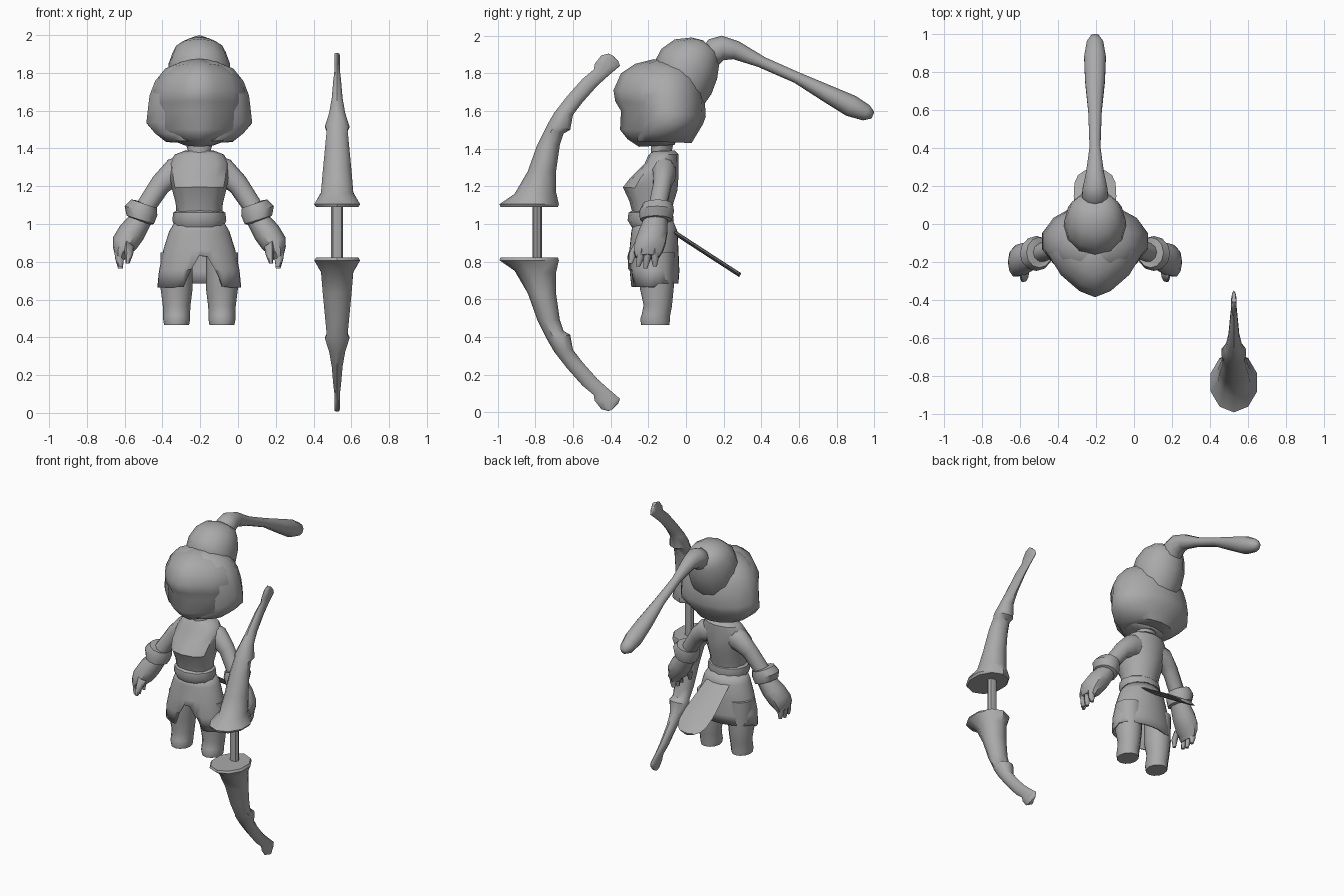
import bpy, bmesh, math
from mathutils import Vector as V

CX = -0.205      # figure centre line
BX = 0.525       # bow centre line

grey = bpy.data.materials.new("plain_grey")
grey.diffuse_color = (0.4, 0.4, 0.4, 1)


def loft(name, secs, n=12, p=2.0, w=0.5, caps=True, angle=40):
    """Skin rings given as (point A, point B, half-width vector).
    p shapes the A side (2 round, lower is pointed), w places the widest line."""
    bm = bmesh.new()
    rings = []
    for a, b, h in secs:
        a, b, h = V(a), V(b), V(h)
        o = a.lerp(b, w)
        ring = []
        for i in range(n):
            t = 2 * math.pi * i / n + math.pi / 2
            c, s = math.cos(t), math.sin(t)
            e = 2 / p if s > 0 else 1
            u = math.copysign(abs(c) ** e, c)
            k = abs(s) ** e
            ring.append(bm.verts.new(o + h * u + ((a if s > 0 else b) - o) * k))
        rings.append(ring)
    for r, q in zip(rings, rings[1:]):
        for i in range(n):
            j = (i + 1) % n
            bm.faces.new((r[i], r[j], q[j], q[i]))
    if caps:
        bm.faces.new(rings[0])
        bm.faces.new(rings[-1])
    bmesh.ops.recalc_face_normals(bm, faces=bm.faces)
    me = bpy.data.meshes.new(name)
    bm.to_mesh(me)
    bm.free()
    ob = bpy.data.objects.new(name, me)
    bpy.context.collection.objects.link(ob)
    me.materials.append(grey)
    bpy.ops.object.select_all(action='DESELECT')
    ob.select_set(True)
    bpy.context.view_layer.objects.active = ob
    bpy.ops.object.shade_smooth_by_angle(angle=math.radians(angle))
    return ob


def side(rows, x=CX):
    """Rings from side outline: front y, z, back y, z, half width in x."""
    return [((x, a, b), (x, c, d), (h, 0, 0)) for a, b, c, d, h in rows]


def limb(rows, s):
    """Rings from front outline: outer x, z, inner x, z, y, half depth."""
    return [((CX + s * a, y, b), (CX + s * c, y, d), (0, h, 0))
            for a, b, c, d, y, h in rows]


# Head
loft("hair", side([
    (-.15, 1.875, .04, 1.84, .09), (-.22, 1.85, .07, 1.78, .185),
    (-.27, 1.78, .09, 1.72, .24), (-.29, 1.70, .10, 1.65, .27),
    (-.28, 1.62, .105, 1.57, .28), (-.27, 1.54, .09, 1.53, .287),
    (-.28, 1.48, .06, 1.48, .24), (-.27, 1.44, .03, 1.43, .18)]), n=14, angle=50)
loft("face", side([
    (-.17, 1.875, -.05, 1.85, .06), (-.27, 1.85, -.05, 1.82, .16),
    (-.345, 1.80, -.05, 1.76, .22), (-.385, 1.71, -.05, 1.70, .25),
    (-.375, 1.65, -.05, 1.63, .25), (-.345, 1.60, -.05, 1.59, .24),
    (-.35, 1.50, -.05, 1.50, .23), (-.31, 1.45, -.05, 1.45, .17),
    (-.25, 1.41, -.06, 1.42, .08)]), n=14, p=1.5, w=.75, angle=50)

# Hat with its long trailing tip
loft("hat", side([
    (-.15, 1.76, .10, 1.64, .15), (-.168, 1.86, .135, 1.69, .165),
    (-.13, 1.93, .165, 1.77, .162), (-.06, 1.98, .175, 1.84, .14),
    (.03, 1.99, .175, 1.90, .10), (.09, 1.975, .14, 1.93, .05)]), angle=50)
loft("hat_tip", side([
    (.09, 1.94, .15, 1.83, .06), (.12, 1.98, .18, 1.85, .072),
    (.19, 2.0, .20, 1.87, .067), (.28, 1.97, .25, 1.875, .05),
    (.42, 1.885, .38, 1.835, .03), (.60, 1.805, .575, 1.75, .037),
    (.78, 1.73, .73, 1.65, .055), (.90, 1.68, .85, 1.575, .06),
    (.975, 1.63, .94, 1.55, .045), (1.0, 1.595, .985, 1.56, .02)]), n=10, angle=60)

# Torso
loft("neck", side([(-.19, 1.46, -.06, 1.46, .085), (-.185, 1.39, -.075, 1.39, .06),
                   (-.19, 1.35, -.06, 1.35, .08)]))
loft("torso", side([
    (-.18, 1.385, -.06, 1.39, .08), (-.20, 1.365, -.04, 1.37, .13),
    (-.22, 1.32, -.04, 1.32, .16), (-.30, 1.24, -.04, 1.25, .155),
    (-.335, 1.195, -.045, 1.18, .145), (-.30, 1.12, -.07, 1.10, .125),
    (-.28, 1.04, -.08, 1.04, .12)]), p=2.4)
loft("belt", side([
    (-.28, 1.075, -.09, 1.075, .115), (-.305, 1.06, -.07, 1.06, .138),
    (-.31, 1.02, -.065, 1.02, .143), (-.29, .985, -.075, .985, .13)]))

# Skirt, with an inverted V opening at the front hem
skirt = loft("skirt", side([
    (-.28, 1.02, -.07, 1.02, .125), (-.29, .96, -.045, .96, .16),
    (-.30, .865, -.04, .865, .19), (-.31, .76, -.035, .75, .213),
    (-.30, .685, -.04, .685, .222)]), n=32, caps=False)
for v in skirt.data.vertices:
    if v.co.y < -.17:
        v.co.z = max(v.co.z, .865 - abs(v.co.x - CX - .02) * 1.7)
        if v.co.z < .7:
            v.co.z -= .02
thick = skirt.modifiers.new("cloth", 'SOLIDIFY')
thick.thickness = .012

# Flat tail panel hanging from the back of the belt
loft("tail_panel", [((CX, y + .012, z + .008), (CX, y, z - .012), (h, 0, 0)) for y, z, h in [
    (-.11, .985, .085), (.02, .90, .10), (.14, .822, .112), (.21, .777, .108),
    (.25, .751, .09), (.275, .735, .055), (.282, .73, .02)]], n=8, p=2)

# Paired limbs
for s, tag in ((-1, "right"), (1, "left")):
    x = CX + s * .12
    loft("leg_" + tag, side([
        (-.25, .85, -.06, .85, .085), (-.245, .66, -.065, .66, .085),
        (-.225, .57, -.075, .56, .073), (-.235, .52, -.085, .51, .071),
        (-.243, .495, -.085, .49, .071), (-.238, .465, -.088, .465, .066)], x))
    loft("arm_" + tag, limb([
        (.08, 1.37, .08, 1.20, -.12, .06), (.165, 1.34, .12, 1.20, -.115, .065),
        (.245, 1.25, .165, 1.17, -.125, .05), (.345, 1.09, .25, 1.05, -.155, .05)], s), n=10)
    loft("cuff_" + tag, limb([
        (.33, 1.125, .245, 1.08, -.15, .055), (.36, 1.13, .225, 1.085, -.15, .08),
        (.395, 1.095, .222, 1.045, -.155, .092), (.385, 1.045, .24, 1.0, -.16, .085),
        (.36, 1.03, .26, .995, -.16, .06)], s))
    loft("glove_" + tag, limb([
        (.365, 1.05, .255, 1.0, -.16, .065), (.42, .99, .295, .92, -.175, .08),
        (.456, .93, .335, .865, -.19, .085), (.458, .88, .38, .83, -.20, .08),
        (.448, .84, .395, .81, -.205, .065)], s), n=10)
    for i, (y0, y1, z1) in enumerate([(-.165, -.165, .775), (-.20, -.215, .765),
                                      (-.235, -.255, .775)]):
        loft(f"finger_{tag}_{i}", limb([
            (.452, .87, .39, .84, y0, .022), (.445, .815, .40, .805, (y0 + y1) / 2, .021),
            (.43, z1, .405, z1, y1, .012)], s), n=6, angle=60)
    loft("thumb_" + tag, limb([
        (.40, .92, .345, .88, -.245, .028), (.395, .85, .35, .84, -.28, .024),
        (.39, .79, .37, .79, -.295, .012)], s), n=6, angle=60)

# Bow: two mirrored limbs and a straight grip
bow = [(-.985, 1.09, -.68, 1.09, .118), (-.99, 1.105, -.675, 1.105, .128),
       (-.91, 1.16, -.69, 1.17, .09), (-.84, 1.28, -.69, 1.28, .08),
       (-.79, 1.42, -.67, 1.42, .066), (-.745, 1.51, -.65, 1.48, .058),
       (-.735, 1.53, -.615, 1.50, .068), (-.70, 1.59, -.60, 1.58, .045),
       (-.63, 1.68, -.55, 1.645, .03), (-.55, 1.77, -.47, 1.735, .022),
       (-.49, 1.82, -.42, 1.78, .016), (-.485, 1.85, -.35, 1.84, .015),
       (-.45, 1.895, -.36, 1.865, .015), (-.41, 1.905, -.39, 1.895, .014)]
loft("bow_upper_limb", side(bow, BX), n=10)
loft("bow_lower_limb", side([(a, 1.912 - b, c, 1.912 - d, h) for a, b, c, d, h in bow], BX), n=10)
loft("bow_grip", side([(-.815, z, -.765, z, .032) for z in (.80, 1.11)], BX), n=8)
